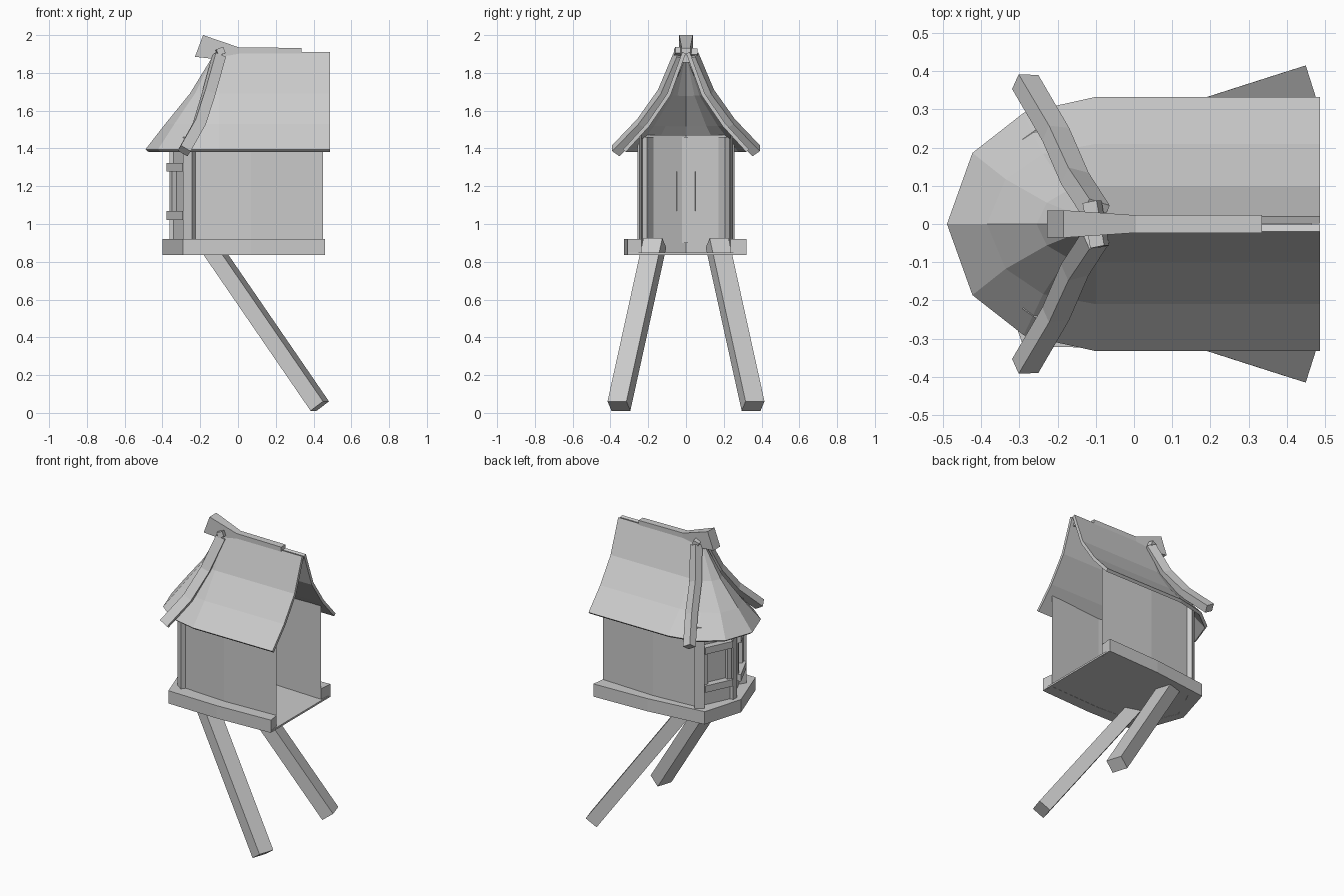
import bpy, bmesh
from math import sin, cos, radians
from mathutils import Vector as V

if "Cube" in bpy.data.objects:
    bpy.data.objects.remove(bpy.data.objects["Cube"])


def mesh(name, verts, faces, fix=True):
    me = bpy.data.meshes.new(name)
    me.from_pydata([tuple(v) for v in verts], [], faces)
    if fix:
        bm = bmesh.new()
        bm.from_mesh(me)
        bmesh.ops.recalc_face_normals(bm, faces=bm.faces)
        bm.to_mesh(me)
        bm.free()
    ob = bpy.data.objects.new(name, me)
    bpy.context.collection.objects.link(ob)
    return ob


def loft(name, sections):
    """Skin closed cross-sections and cap both ends."""
    n, m = len(sections[0]), len(sections)
    verts = [v for s in sections for v in s]
    faces = [(i*n + j, i*n + (j+1) % n, (i+1)*n + (j+1) % n, (i+1)*n + j)
             for i in range(m - 1) for j in range(n)]
    faces += [tuple(range(n)), tuple(range((m-1)*n, m*n))]
    return mesh(name, verts, faces)


def beam(name, pts, w, h, side):
    """Rectangular timber along a path; w is measured along 'side'."""
    pts, side, secs = [V(p) for p in pts], V(side).normalized(), []
    for i, p in enumerate(pts):
        t = (pts[min(i+1, len(pts)-1)] - pts[max(i-1, 0)]).normalized()
        s = (side - t * side.dot(t)).normalized()
        u = t.cross(s)
        secs.append([p + s*a*w/2 + u*b*h/2 for a, b in ((-1, -1), (1, -1), (1, 1), (-1, 1))])
    return loft(name, secs)


def sheet(name, rows):
    """Open surface through equal-length rows of points."""
    n = len(rows[0])
    faces = [(i*n + j, (i+1)*n + j, (i+1)*n + j+1, i*n + j+1)
             for i in range(len(rows)-1) for j in range(n-1)]
    return mesh(name, [v for r in rows for v in r], faces, False)


# Plan outlines, from the open end round the pointed bay and back
wall = [(.45, .235), (.07, .25), (-.24, .23), (-.35, 0), (-.24, -.23), (.07, -.25), (.45, -.235)]
base = [(.46, .32), (.07, .305), (-.32, .26), (-.40, -.01), (-.29, -.32), (.07, -.328), (.46, -.31)]

# Walls, floor and base band
sheet("walls", [[(x, y, .85), (x, y, 1.47)] for x, y in wall])
loft("floor", [[(x, y, z) for x, y in base] for z in (.836, .848)])
loft("base_band", [[(a, b, .835), (a, b, .92), (c, d, .92), (c, d, .835)]
                   for (a, b), (c, d) in zip(base, wall)])

# Flared roof: rings of (reach forward, half width, height)
rings = [(.39, .333, 1.395), (.285, .21, 1.53), (.155, .10, 1.69), (.02, .02, 1.91)]
rows = [[(.487, b, z) for a, b, z in rings]]
for ang in (90, 61, 34, 0, -34, -61, -90):
    c, s = cos(radians(ang)), sin(radians(ang))
    rows.append([(-.10 - a*c, b*s, z) for a, b, z in rings])
rows.append([(.487, -b, z) for a, b, z in rings])
roof = sheet("roof", rows)
sol = roof.modifiers.new("thickness", 'SOLIDIFY')
sol.thickness, sol.offset = .02, -1

# Ridge timbers and peg
beam("ridge_board", [(-.1, 0, 1.875), (.465, 0, 1.875)], .036, .04, (0, 1, 0))
loft("ridge_cap", [[(x, y, z) for y, z in ((-.023, lo), (.023, lo), (.023, hi), (-.023, hi))]
                   if not tip else
                   [(-.228, -.036, 1.885), (-.228, .036, 1.885), (-.185, .036, 2.0), (-.185, -.036, 2.0)]
                   for x, lo, hi, tip in ((0, 0, 0, 1), (.005, 1.86, 1.935, 0), (.335, 1.88, 1.932, 0))])
beam("ridge_peg", [(-.11, .058, 1.905), (-.09, -.06, 1.915)], .04, .035, (1, 0, .4))

for sg, tag in ((1, "back"), (-1, "front")):
    # Curved hip boards over the roof corners
    beam("hip_board_" + tag,
         [(-.285, sg*.372, 1.387), (-.205, sg*.235, 1.53), (-.155, sg*.12, 1.69), (-.10, sg*.035, 1.89)],
         .06, .05, (1, -sg*.45, 0))
    # Diagonal struts
    beam("strut_" + tag, [(-.16, sg*.165, .9), (.433, sg*.355, .036)], .105, .085, (-.3*sg, .95, 0))
    # Corner posts
    beam("corner_post_" + tag, [(-.25, sg*.215, .9), (-.25, sg*.215, 1.46)], .06, .06, (1, sg*.7, 0))
    # Window frames on the bay faces
    a, b = V((-.24, sg*.23, 0)), V((-.35, 0, 0))
    n = V((-.23, sg*.11, 0)).normalized()

    def at(t, z, off=.01):
        return a.lerp(b, t) + n*off + V((0, 0, z))
    for part, z in (("sill", 1.045), ("head", 1.30)):
        beam(f"window_{part}_{tag}", [at(.14, z, .018), at(.9, z, .018)], .05, .045, n)
    for part, t in (("outer", .2), ("inner", .84)):
        beam(f"window_stile_{part}_{tag}", [at(t, 1.04), at(t, 1.30)], .03, .03, n)

# Post at the point of the bay
beam("bay_post", [(-.35, 0, .9), (-.35, 0, 1.46)], .025, .04, (1, 0, 0))
